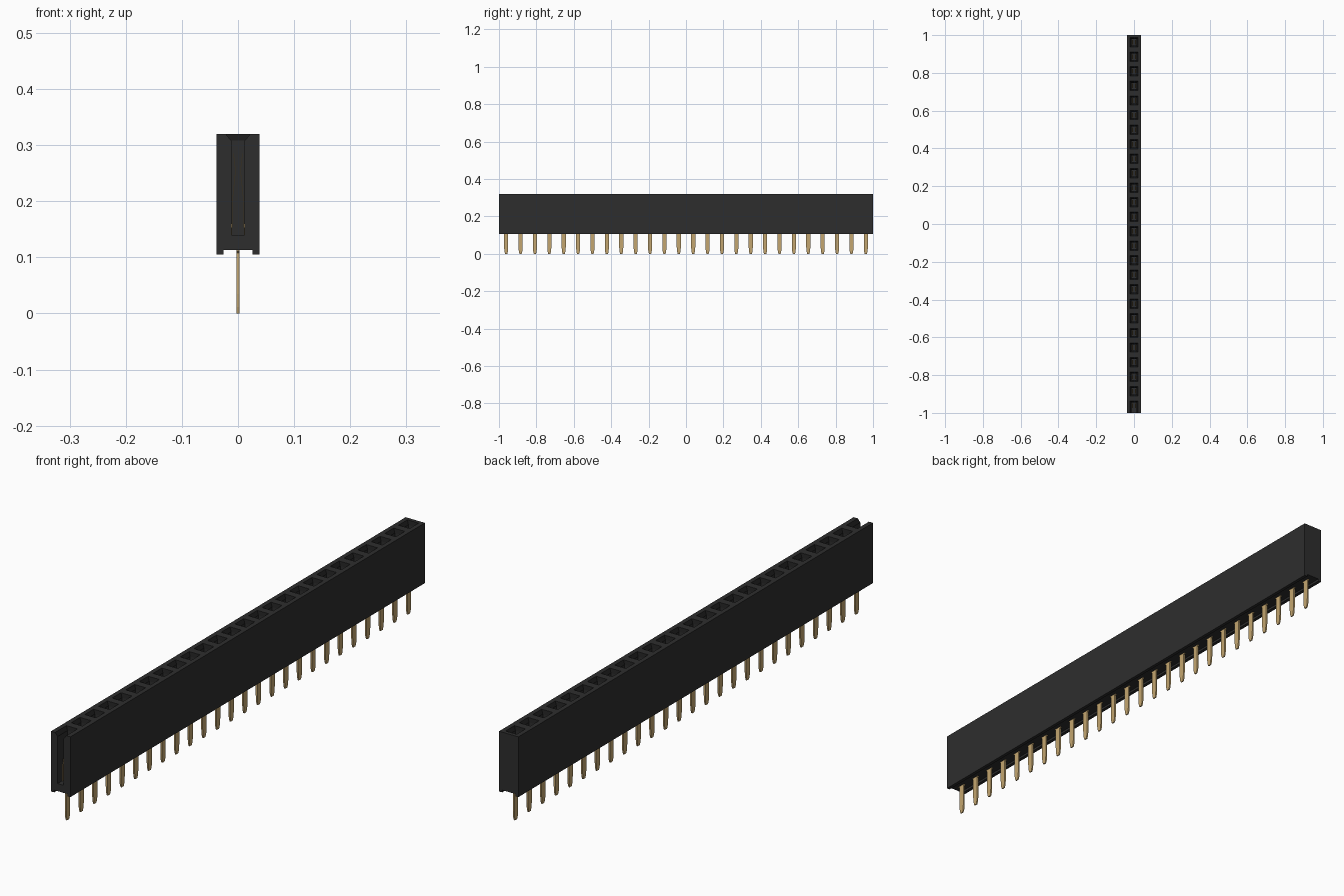
import bpy, bmesh

COUNT = 26
PITCH = 2 / COUNT
TOP, FLOOR, THROAT = 0.32, 0.14, 0.308

cube = bpy.data.objects.get("Cube")
if cube:
    bpy.data.objects.remove(cube, do_unlink=True)


def material(name, colour, roughness):
    m = bpy.data.materials.new(name)
    m.use_nodes = True
    m.diffuse_color = (*colour, 1)
    bsdf = m.node_tree.nodes["Principled BSDF"]
    bsdf.inputs["Base Color"].default_value = (*colour, 1)
    bsdf.inputs["Roughness"].default_value = roughness
    return m


black = material("black plastic", (0.027, 0.027, 0.027), 0.6)
dark = material("dark funnel plastic", (0.01, 0.01, 0.01), 0.7)
gold = material("gold contact", (0.55, 0.38, 0.16), 0.4)


def make_object(name, bm, *mats):
    bmesh.ops.recalc_face_normals(bm, faces=bm.faces)
    mesh = bpy.data.meshes.new(name)
    bm.to_mesh(mesh)
    bm.free()
    for m in mats:
        mesh.materials.append(m)
    obj = bpy.data.objects.new(name, mesh)
    bpy.context.collection.objects.link(obj)
    return obj


def loft(bm, rings):
    """Skin closed rings of equal length and cap both ends."""
    loops = [[bm.verts.new(p) for p in ring] for ring in rings]
    n = len(loops[0])
    for a, b in zip(loops, loops[1:]):
        for i in range(n):
            j = (i + 1) % n
            bm.faces.new((a[i], a[j], b[j], b[i]))
    bm.faces.new(loops[0][::-1])
    bm.faces.new(loops[-1])


def rect(hx, y0, y1, z):
    return [(-hx, y0, z), (hx, y0, z), (hx, y1, z), (-hx, y1, z)]


# Housing: block with a shallow channel along its underside
half = [(0.026, 0.113), (0.026, 0.105), (0.038, 0.105), (0.038, TOP)]
section = half + [(-x, z) for x, z in reversed(half)]
bm = bmesh.new()
loft(bm, [[(x, y, z) for x, z in section] for y in (-1, 1)])
housing = make_object("socket_housing", bm, black, dark)

# Contact cavities with funnel mouths; the first one breaks through the front end
bm = bmesh.new()
centres = [-1 + PITCH * (i + 0.5) for i in range(COUNT)]
for i, y in enumerate(centres):
    rings = []
    for hx, hy, z in ((0.012, 0.017, FLOOR), (0.012, 0.017, THROAT),
                      (0.022, 0.025, TOP), (0.0303, 0.0317, TOP + 0.01)):
        front = -1.02 if i == 0 else y - hy
        rings.append(rect(hx, front, y + hy, z))
    loft(bm, rings)
cutter = make_object("cavity_cutter", bm, black)
cutter.hide_render = True

cut = housing.modifiers.new("cavities", 'BOOLEAN')
cut.operation = 'DIFFERENCE'
cut.solver = 'EXACT'
cut.object = cutter
graph = bpy.context.evaluated_depsgraph_get()
mesh = bpy.data.meshes.new_from_object(housing.evaluated_get(graph))
housing.modifiers.clear()
housing.data = mesh
bpy.data.objects.remove(cutter, do_unlink=True)
mesh.materials.clear()
for m in (black, dark):
    mesh.materials.append(m)
for f in mesh.polygons:
    f.material_index = int(0.1 < abs(f.normal.z) < 0.95)

# Solder pins: flat blades with tapered tips
bm = bmesh.new()
for y in centres:
    loft(bm, [rect(0.0022, y - 0.006, y + 0.006, 0),
              rect(0.003, y - 0.009, y + 0.009, 0.012),
              rect(0.003, y - 0.011, y + 0.011, 0.035),
              rect(0.003, y - 0.011, y + 0.011, 0.108),
              rect(0.003, y - 0.015, y + 0.015, 0.111),
              rect(0.003, y - 0.015, y + 0.015, 0.135)])
make_object("solder_pins", bm, gold)

# Spring leaves: a thin bowed pair inside each cavity
bm = bmesh.new()
for y in centres:
    for side in (-1, 1):
        rings = []
        for x, z in ((0.0105, FLOOR - 0.002), (0.0095, 0.2),
                     (0.004, 0.255), (0.0075, 0.285)):
            a, b = side * x, side * (x + 0.001)
            rings.append([(a, y - 0.012, z), (b, y - 0.012, z),
                          (b, y + 0.012, z), (a, y + 0.012, z)])
        loft(bm, rings)
make_object("spring_contacts", bm, gold)
